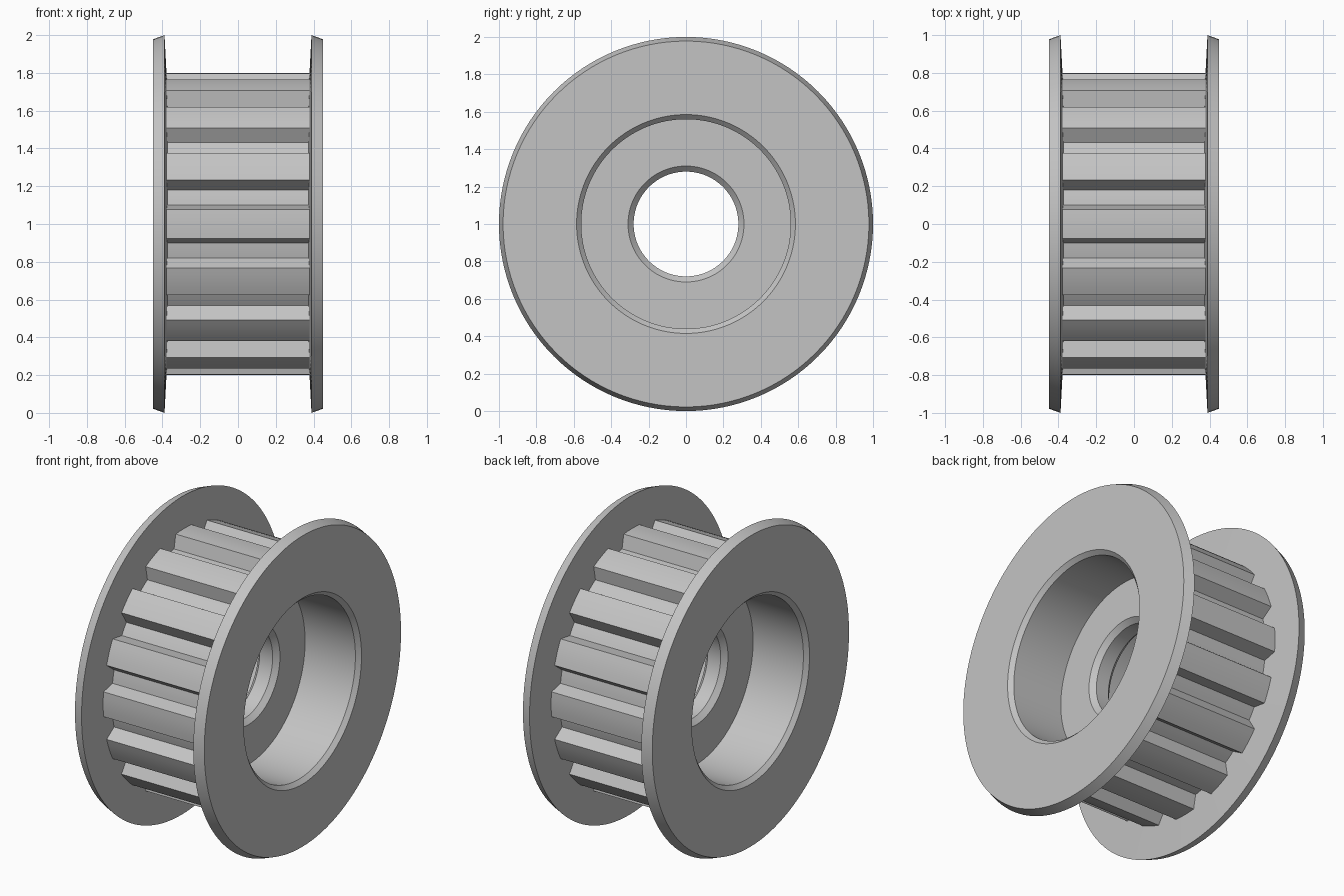
import bpy
import bmesh
from math import sin, cos, pi, radians

cube = bpy.data.objects.get("Cube")
if cube:
    bpy.data.objects.remove(cube, do_unlink=True)

TEETH = 16
SEGMENTS = 128
TIP_R, ROOT_R = 0.80, 0.72
TIP_HALF, ROOT_HALF = radians(5.6), radians(8.06)
PITCH = 2 * pi / TEETH

metal = bpy.data.materials.new("plain grey metal")
metal.use_nodes = True
grey = (0.55, 0.55, 0.55, 1)
metal.diffuse_color = grey
metal.node_tree.nodes["Principled BSDF"].inputs["Base Color"].default_value = grey


def polar(x, r, a):
    """Point at radius r and angle a around the x axis, one unit up."""
    return (x, r * cos(a), 1 + r * sin(a))


def skin(name, loops):
    """Join successive closed loops of points with quads."""
    bm = bmesh.new()
    rings = [[bm.verts.new(p) for p in loop] for loop in loops]
    for a, b in zip(rings, rings[1:]):
        n = len(a)
        for i in range(n):
            j = (i + 1) % n
            bm.faces.new((a[i], a[j], b[j], b[i]))
    bmesh.ops.recalc_face_normals(bm, faces=bm.faces[:])
    mesh = bpy.data.meshes.new(name)
    bm.to_mesh(mesh)
    bm.free()
    mesh.materials.append(metal)
    obj = bpy.data.objects.new(name, mesh)
    bpy.context.collection.objects.link(obj)
    bpy.ops.object.select_all(action='DESELECT')
    obj.select_set(True)
    bpy.context.view_layer.objects.active = obj
    bpy.ops.object.shade_smooth_by_angle(angle=radians(30))
    return obj


# Flanges, counterbores, web and bore: half profile (x, radius), then mirrored
half = [(0.374, 0.715), (0.389, 1.0), (0.45, 0.978), (0.45, 0.585),
        (0.425, 0.56), (0.075, 0.56), (0.075, 0.31), (0.045, 0.28)]
profile = half + [(-x, r) for x, r in reversed(half)]
skin("flanged_hub", [[polar(x, r, 2 * pi * i / SEGMENTS) for i in range(SEGMENTS)]
                     for x, r in profile])


# Toothed rim: rounded tip arc and root arc for every tooth
def arc(r, start, end, steps):
    return [(r, start + (end - start) * i / steps) for i in range(steps + 1)]


outline = []
for t in range(TEETH):
    c = t * PITCH
    outline += arc(TIP_R, c - TIP_HALF, c + TIP_HALF, 4)
    outline += arc(ROOT_R, c + ROOT_HALF, c + PITCH - ROOT_HALF, 3)
skin("toothed_rim", [[polar(x, r, a) for r, a in outline] for x in (-0.38, 0.38)])
